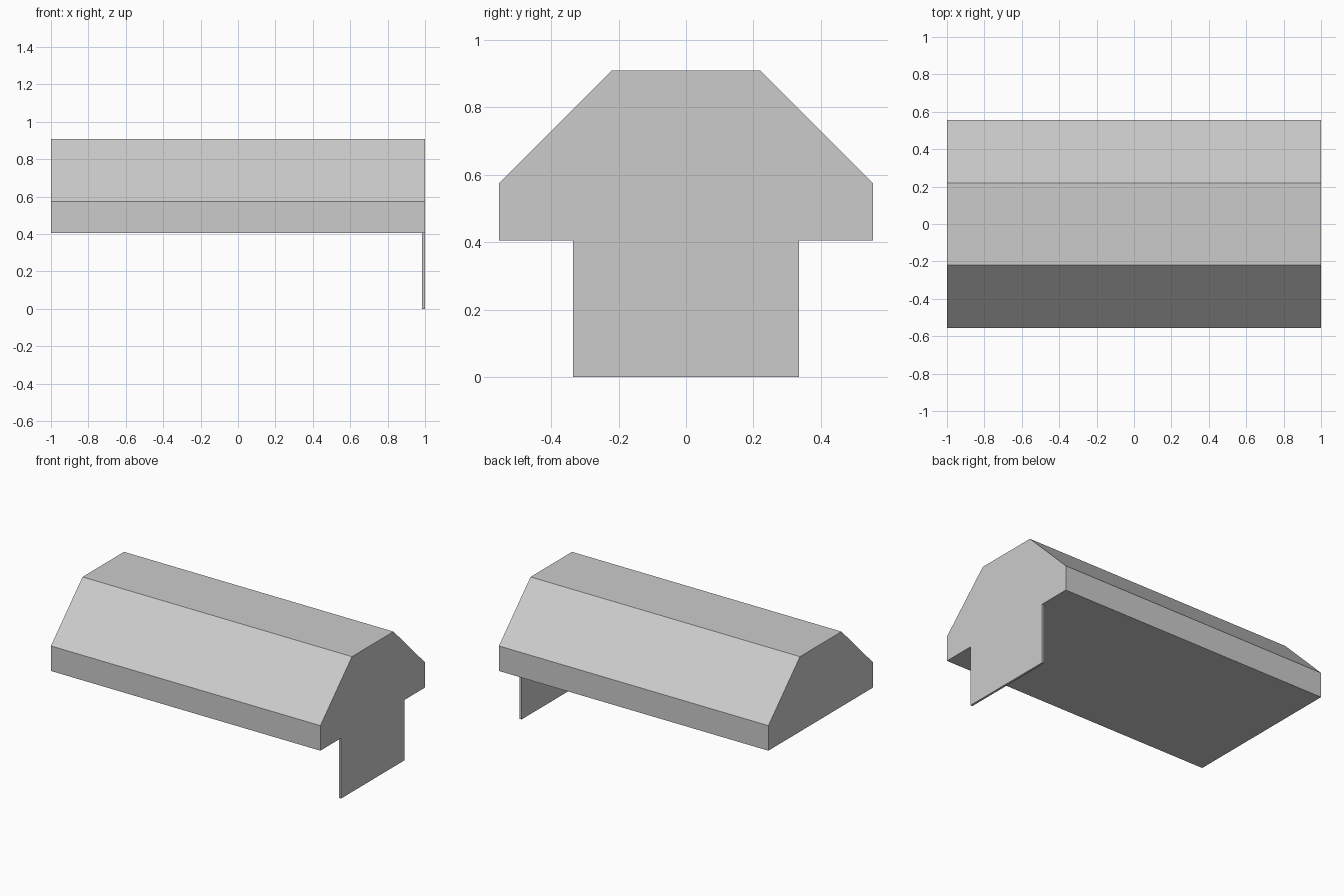
import bpy
import bmesh

default_cube = bpy.data.objects.get("Cube")
if default_cube:
    bpy.data.objects.remove(default_cube, do_unlink=True)

# Single plain grey for the whole model
grey = bpy.data.materials.new("light_grey")
grey.use_nodes = True
colour = (0.6, 0.6, 0.6, 1)
grey.diffuse_color = colour
grey.node_tree.nodes["Principled BSDF"].inputs["Base Color"].default_value = colour


def extrude_profile(name, half_profile, x_start, x_end):
    """Mirror a (y, z) half profile across y = 0 and extrude it along x."""
    outline = half_profile + [(-y, z) for y, z in reversed(half_profile)]
    bm = bmesh.new()
    face = bm.faces.new([bm.verts.new((x_start, y, z)) for y, z in outline])
    result = bmesh.ops.extrude_face_region(bm, geom=[face], use_keep_orig=True)
    moved = [v for v in result["geom"] if isinstance(v, bmesh.types.BMVert)]
    bmesh.ops.translate(bm, verts=moved, vec=(x_end - x_start, 0, 0))
    bmesh.ops.recalc_face_normals(bm, faces=bm.faces)
    mesh = bpy.data.meshes.new(name)
    bm.to_mesh(mesh)
    bm.free()
    mesh.materials.append(grey)
    obj = bpy.data.objects.new(name, mesh)
    bpy.context.collection.objects.link(obj)
    return obj


# Long solid body with chamfered upper edges
extrude_profile("body", [(0.555, 0.405), (0.555, 0.573), (0.22, 0.908)], -1, 1)

# Thin plate hanging flush with the right end
extrude_profile("end_plate", [(0.335, 0), (0.335, 0.405)], 0.985, 1)
